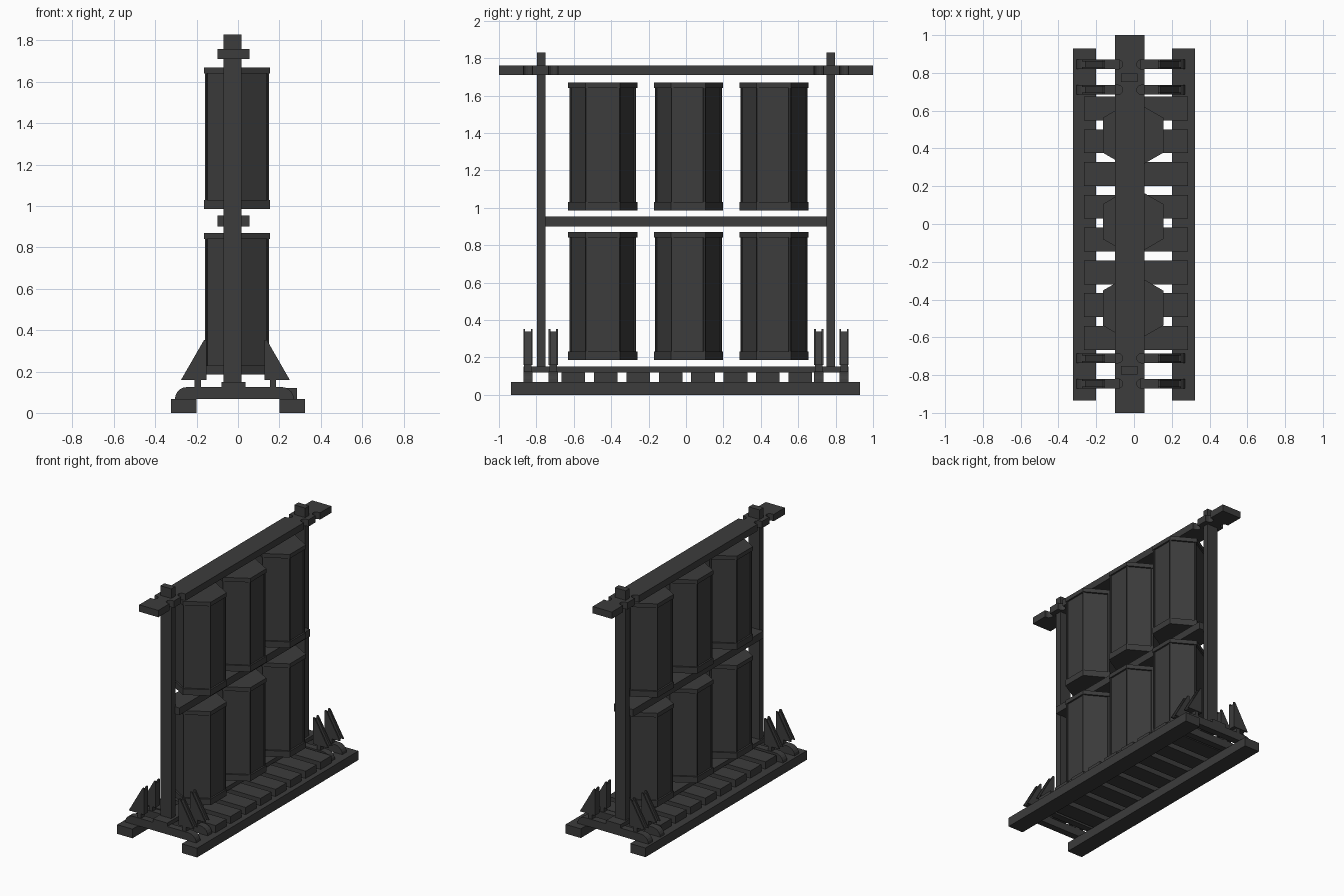
import bpy, bmesh, math

if "Cube" in bpy.data.objects:
    bpy.data.objects.remove(bpy.data.objects["Cube"])

dark = bpy.data.materials.new("dark_metal")
dark.diffuse_color = (0.045, 0.045, 0.045, 1)
dark.use_nodes = True
dark.node_tree.nodes["Principled BSDF"].inputs["Base Color"].default_value = dark.diffuse_color


def finish(name, bm):
    bmesh.ops.recalc_face_normals(bm, faces=bm.faces[:])
    me = bpy.data.meshes.new(name)
    bm.to_mesh(me)
    bm.free()
    me.materials.append(dark)
    ob = bpy.data.objects.new(name, me)
    bpy.context.collection.objects.link(ob)
    return ob


def prism(name, pts, a, b, axis):
    """Extrude a 2D outline from a to b: xy outline along z, or xz outline along y."""
    bm = bmesh.new()
    place = (lambda u, v, t: (u, v, t)) if axis == 'z' else (lambda u, v, t: (u, t, v))
    face = bm.faces.new([bm.verts.new(place(u, v, a)) for u, v in pts])
    ext = bmesh.ops.extrude_face_region(bm, geom=[face])['geom']
    step = (0, 0, b - a) if axis == 'z' else (0, b - a, 0)
    bmesh.ops.translate(bm, vec=step, verts=[v for v in ext if isinstance(v, bmesh.types.BMVert)])
    return finish(name, bm)


def box(name, x0, x1, y0, y1, z0, z1):
    return prism(name, [(x0, y0), (x1, y0), (x1, y1), (x0, y1)], z0, z1, 'z')


def hexagon(r, cy):
    return [(-0.005 + r * math.sin(i * math.pi / 3), cy + r * math.cos(i * math.pi / 3)) for i in range(6)]


# base rails, slats and centre board
for s, side in ((-1, "left"), (1, "right")):
    box(f"{side}_base_rail", *sorted((s * 0.2, s * 0.323)), -0.935, 0.93, 0, 0.067)
for i in range(8):
    y = -0.603 + i * 0.1735
    box("base_slat", -0.265, 0.285, y - 0.063, y + 0.063, 0.067, 0.12)
box("centre_board", -0.08, 0.037, -0.87, 0.87, 0.12, 0.15)

# round-ended cross feet with recessed triangular braces on pegs
FEET = (-0.845, -0.71, 0.71, 0.845)
arc = [(0.06 * math.cos(k * math.pi / 10), 0.058 * math.sin(k * math.pi / 10)) for k in range(6)]
foot = [(0.21 + u, 0.067 + v) for u, v in arc] + [(-0.245 - u, 0.067 + v) for u, v in reversed(arc)]
for y in FEET:
    prism("cross_foot", foot, y - 0.025, y + 0.025, 'y')
    for s in (-1, 1):
        def tri(o, top):
            return [(-0.0125 + s * u, v) for u, v in
                    ((0.14, 0.16), (o, 0.16), (0.152, top), (0.14, top))]
        for d in (-0.02, 0.02):
            prism("brace_side", tri(0.2625, 0.352), y + d - 0.005, y + d + 0.005, 'y')
        prism("brace_web", tri(0.247, 0.337), y - 0.015, y + 0.015, 'y')
        box("brace_peg", *sorted((-0.0125 + s * 0.167, -0.0125 + s * 0.197)), y - 0.02, y + 0.02, 0.12, 0.16)

# posts and middle beam
for y in (-0.774, 0.774):
    box("post", -0.07, 0.018, y - 0.023, y + 0.023, 0.15, 1.83)
box("middle_beam", -0.1, 0.055, -0.755, 0.755, 0.9, 0.953)

# top beam with rounded notches beside the posts
edge = [(0.0775, -1)]
for y in FEET:
    edge.append((0.0775, y - 0.025))
    edge += [(0.062 - 0.025 * math.sin(k * math.pi / 6), y - 0.025 * math.cos(k * math.pi / 6)) for k in range(7)]
    edge.append((0.0775, y + 0.025))
edge.append((0.0775, 1))
outline = [(-0.0225 + u, v) for u, v in edge] + [(-0.0225 - u, v) for u, v in reversed(edge)]
prism("top_beam", outline, 1.71, 1.76, 'z')

# six hexagonal wheels with recessed side panels and end rims
for z in (0.185, 0.985):
    for cy in (-0.445, 0.013, 0.47):
        body = prism("wheel_body", hexagon(0.179, cy), z + 0.01, z + 0.675, 'z')
        bm = bmesh.new()
        bm.from_mesh(body.data)
        sides = [f for f in bm.faces if abs(f.normal.z) < 0.5]
        bmesh.ops.inset_individual(bm, faces=sides, thickness=0.014, depth=0)
        bmesh.ops.inset_individual(bm, faces=sides, thickness=0.001, depth=-0.007)
        bm.to_mesh(body.data)
        bm.free()
        prism("wheel_bottom_rim", hexagon(0.185, cy), z, z + 0.045, 'z')
        prism("wheel_top_rim", hexagon(0.185, cy), z + 0.655, z + 0.685, 'z')
